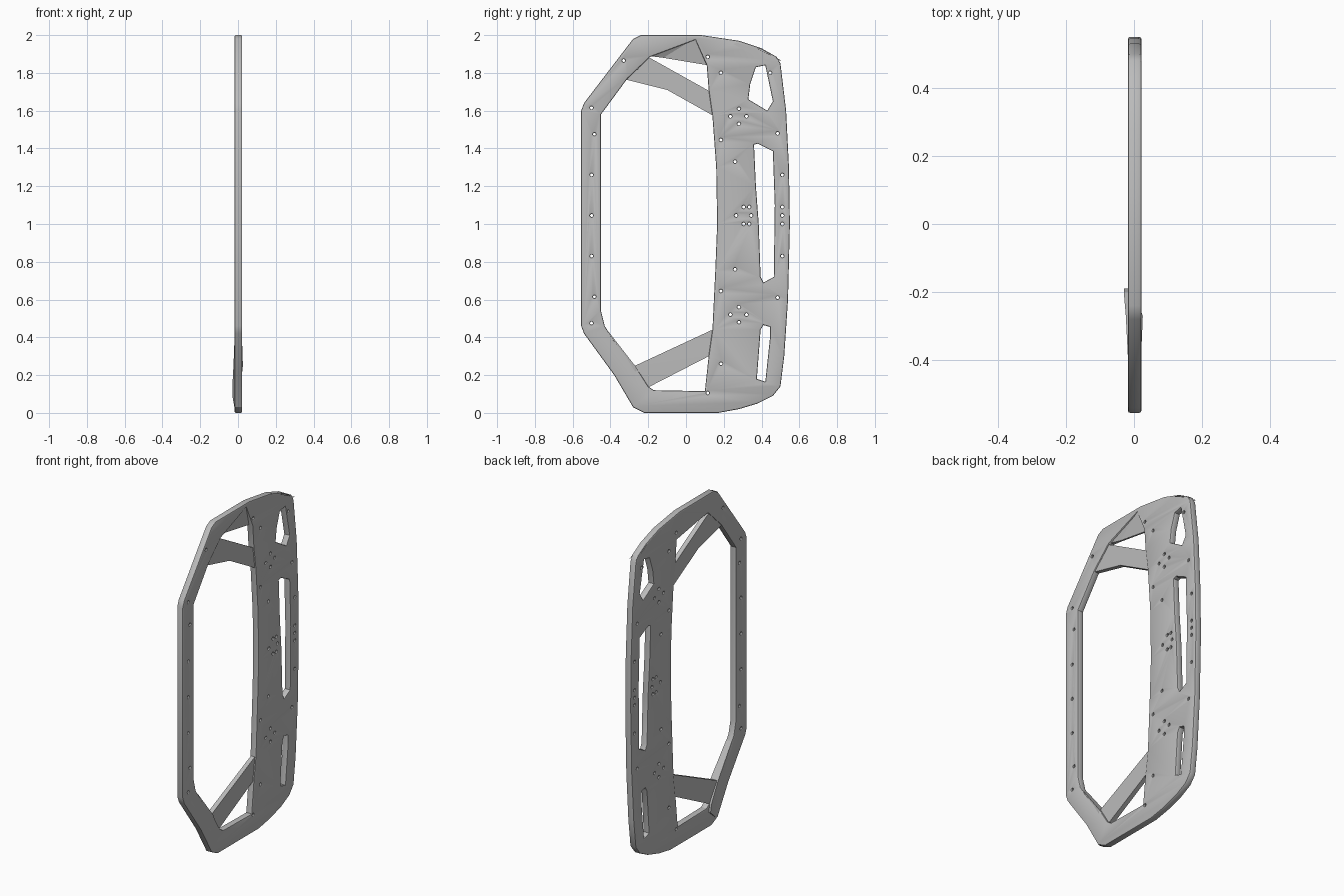
import bpy, bmesh, math
from mathutils import Matrix

cube = bpy.data.objects.get("Cube")
if cube:
    bpy.data.objects.remove(cube)

grey = bpy.data.materials.new("plain_grey")
grey.use_nodes = True
COLOUR = (0.5, 0.5, 0.5, 1)
grey.diffuse_color = COLOUR
grey.node_tree.nodes["Principled BSDF"].inputs["Base Color"].default_value = COLOUR

BACK, FRONT = -0.018, 0.022   # plate faces along x
RIM = 0.007                   # rounded edge
# local x, y, z become world y, z, x
UPRIGHT = Matrix(((0, 0, 1, 0), (1, 0, 0, 0), (0, 1, 0, 0), (0, 0, 0, 1)))


def finish(obj):
    bpy.ops.object.select_all(action='DESELECT')
    obj.select_set(True)
    bpy.context.view_layer.objects.active = obj
    bpy.ops.object.shade_smooth_by_angle(angle=math.radians(30))


def plate(name, loops):
    """Rounded flat plate; the first loop is the outline, the rest are openings."""
    cu = bpy.data.curves.new(name, 'CURVE')
    cu.dimensions, cu.fill_mode = '2D', 'BOTH'
    cu.extrude = (FRONT - BACK) / 2 - RIM
    cu.bevel_depth, cu.bevel_resolution, cu.offset = RIM, 1, -RIM
    for pts in loops:
        sp = cu.splines.new('POLY')
        sp.points.add(len(pts) - 1)
        for p, (y, z) in zip(sp.points, pts):
            p.co = (y, z, 0, 1)
        sp.use_cyclic_u = True
    tmp = bpy.data.objects.new(name + "_curve", cu)
    bpy.context.collection.objects.link(tmp)
    bpy.context.view_layer.update()
    me = bpy.data.meshes.new_from_object(tmp.evaluated_get(bpy.context.evaluated_depsgraph_get()))
    bpy.data.objects.remove(tmp)
    me.transform(Matrix.Translation(((FRONT + BACK) / 2, 0, 0)) @ UPRIGHT)
    bm = bmesh.new()
    bm.from_mesh(me)
    bmesh.ops.remove_doubles(bm, verts=bm.verts, dist=0.0001)
    bmesh.ops.recalc_face_normals(bm, faces=bm.faces)
    bm.to_mesh(me)
    bm.free()
    me.materials.clear()
    me.materials.append(grey)
    obj = bpy.data.objects.new(name, me)
    bpy.context.collection.objects.link(obj)
    finish(obj)


def wedge(name, pts):
    """Solid with corners (y, z, back x, front x), so that its faces can slope."""
    bm = bmesh.new()
    lo = [bm.verts.new((b, y, z)) for y, z, b, f in pts]
    hi = [bm.verts.new((f, y, z)) for y, z, b, f in pts]
    bm.faces.new(lo)
    bm.faces.new(hi)
    for i in range(len(pts)):
        j = (i + 1) % len(pts)
        bm.faces.new((lo[i], lo[j], hi[j], hi[i]))
    bmesh.ops.triangulate(bm, faces=[f for f in bm.faces if len(f.verts) > 3])
    bmesh.ops.recalc_face_normals(bm, faces=bm.faces)
    me = bpy.data.meshes.new(name)
    bm.to_mesh(me)
    bm.free()
    me.materials.append(grey)
    obj = bpy.data.objects.new(name, me)
    bpy.context.collection.objects.link(obj)


def ring(y, z, r=0.008, n=10):
    return [(y + r * math.cos(2 * math.pi * i / n), z + r * math.sin(2 * math.pi * i / n))
            for i in range(n)]


# outer silhouette and openings (y, z)
outline = [(-.22, 0), (.17, 0), (.28, .02), (.38, .05), (.46, .09), (.5, .14), (.52, .3),
           (.54, .6), (.55, 1), (.545, 1.3), (.53, 1.6), (.5, 1.85), (.48, 1.885),
           (.4, 1.93), (.28, 1.97), (.08, 2), (-.24, 2), (-.28, 1.98), (-.54, 1.64),
           (-.555, 1.6), (-.555, .46), (-.54, .42), (-.38, .2), (-.28, .03)]
main_opening = [(-.45, .54), (-.43, .46), (-.38, .38), (-.27, .25), (-.2, .14), (-.17, .12),
                (.1, .115), (.12, .3), (.14, .44), (.155, .75), (.165, 1), (.16, 1.3),
                (.14, 1.57), (.12, 1.71), (.11, 1.84), (.05, 1.975), (-.19, 1.885),
                (-.31, 1.77), (-.45, 1.58)]
long_slot = [(.36, 1.42), (.38, 1.425), (.46, 1.385), (.47, 1.1), (.465, .72), (.41, .69),
             (.395, .72), (.385, 1), (.37, 1.2)]
lower_slot = [(.395, .44), (.41, .465), (.445, .455), (.445, .4), (.42, .165), (.375, .18)]
upper_slot = [(.33, 1.66), (.34, 1.74), (.37, 1.83), (.42, 1.84), (.46, 1.65), (.43, 1.6)]
corner_notch = [(.26, 1.955), (.37, 1.925), (.47, 1.875), (.4, 1.88)]

# screw holes, with the pattern mirrored about mid height where it repeats
MID = 1.045
holes = [(-.5, MID), (.51, MID), (.265, MID), (.345, MID), (.115, .105), (.115, 1.885),
         (.185, .26), (.185, 1.8), (-.33, 1.865), (-.26, 1.825), (.445, 1.8)]
for y, dz in [(-.5, .57), (-.485, .43), (-.5, .215), (.485, .435), (.51, .215), (.51, .045),
              (.185, .4), (.26, .285), (.305, .045), (.335, .045),
              (.235, .525), (.32, .525), (.28, .485), (.28, .565)]:
    holes += [(y, MID + dz), (y, MID - dz)]

plate("frame_plate", [outline, main_opening, long_slot, lower_slot, upper_slot, corner_notch]
      + [ring(y, z) for y, z in holes])

# thinner diagonal struts
wedge("lower_strut", [(-.21, .13, -.017, .012), (.13, .305, -.012, .014),
                      (.15, .445, -.012, .014), (-.28, .245, -.017, .012)])
wedge("upper_strut", [(-.32, 1.765, -.014, .014), (-.1, 1.71, -.014, .014), (.15, 1.57, -.014, .014),
                      (.13, 1.7, -.014, .014), (-.21, 1.89, -.014, .014)])

# sloping facets at the top openings
wedge("top_facet", [(-.2, 1.89, -.015, .015), (.05, 1.985, -.015, .02),
                    (.12, 1.84, -.015, -.004), (-.12, 1.88, -.015, -.004)])
wedge("corner_facet", [(.25, 1.965, -.016, .02), (.37, 1.935, -.016, -.006),
                       (.48, 1.87, -.016, -.006), (.4, 1.87, -.016, .02)])

# raised knuckle where the lower strut meets the frame
wedge("lower_knuckle", [(-.26, .03, -.019, 0), (-.19, .09, -.03, 0), (-.2, .14, -.03, 0),
                        (-.27, .25, -.024, .026), (-.41, .43, -.017, .02), (-.43, .36, -.017, .02)])
